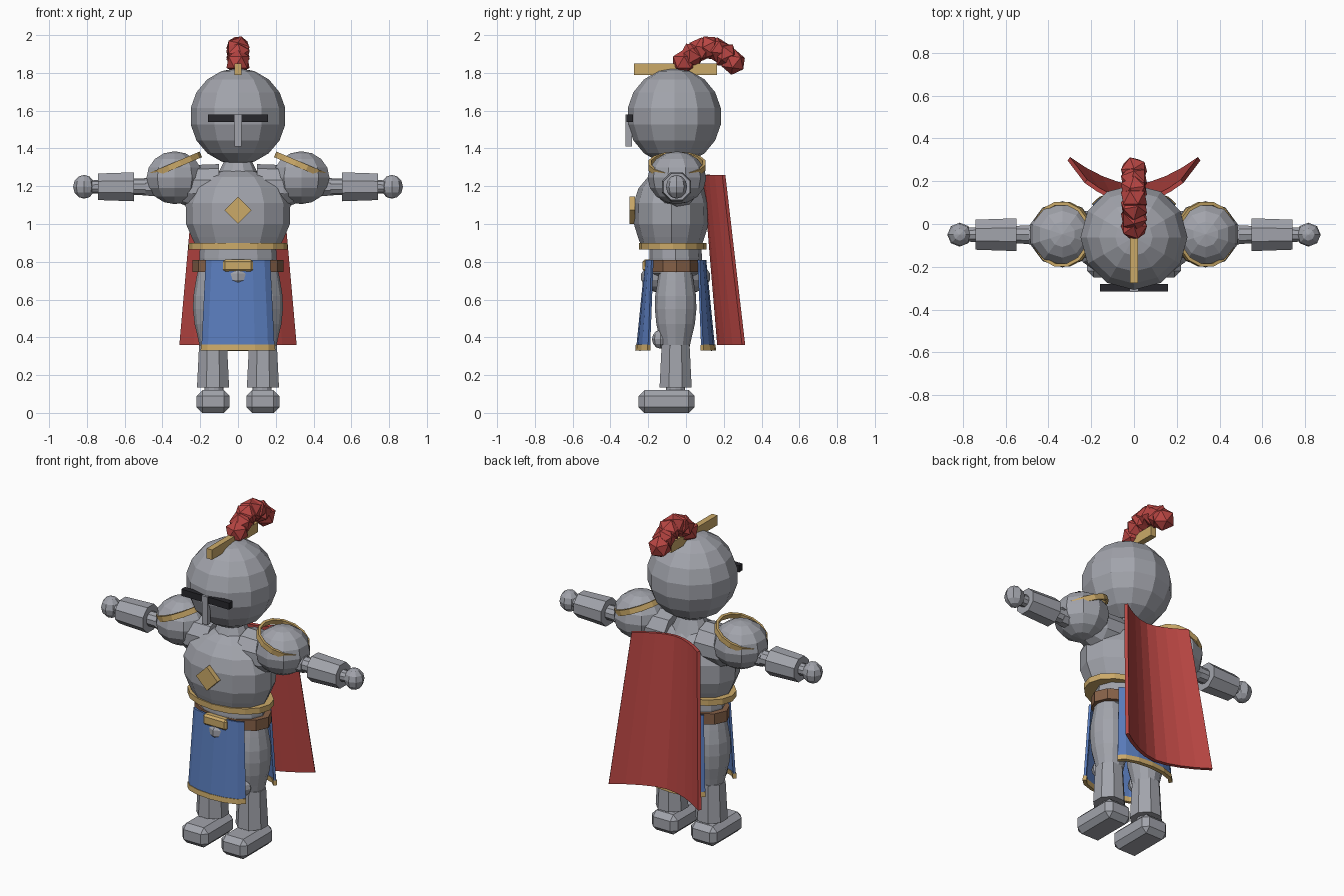
import bpy, bmesh, math
from mathutils import Matrix, Vector

cube = bpy.data.objects.get("Cube")
if cube:
    bpy.data.objects.remove(cube, do_unlink=True)


def material(name, r, g, b):
    m = bpy.data.materials.new(name)
    m.use_nodes = True
    m.diffuse_color = (r, g, b, 1)
    m.node_tree.nodes["Principled BSDF"].inputs["Base Color"].default_value = (r, g, b, 1)
    return m


STEEL = material("steel grey", .36, .37, .41)
GOLD = material("gold", .6, .4, .14)
RED = material("cloth red", .48, .06, .055)
BLUE = material("cloth blue", .1, .2, .5)
BROWN = material("leather brown", .24, .12, .065)
BLACK = material("visor black", .02, .02, .025)
CY = -.055  # depth of the body's axis


def finish(bm, name, mat):
    bmesh.ops.recalc_face_normals(bm, faces=bm.faces)
    mesh = bpy.data.meshes.new(name)
    bm.to_mesh(mesh)
    bm.free()
    mesh.materials.append(mat)
    ob = bpy.data.objects.new(name, mesh)
    bpy.context.collection.objects.link(ob)
    return ob


def placed(loc, scale, rot=None):
    m = Matrix.Translation(loc)
    if rot:
        m = m @ rot
    return m @ Matrix.Diagonal((*scale, 1))


def box(name, mat, loc, size, bevel=0, rot=None):
    bm = bmesh.new()
    bmesh.ops.create_cube(bm, size=1, matrix=placed(loc, size, rot))
    if bevel:
        bmesh.ops.bevel(bm, geom=bm.edges[:], offset=bevel, segments=1, affect='EDGES')
    return finish(bm, name, mat)


def ball(name, mat, loc, scale, u=12, v=9, rot=None):
    bm = bmesh.new()
    bmesh.ops.create_uvsphere(bm, u_segments=u, v_segments=v, radius=1,
                              matrix=placed(loc, scale, rot))
    return finish(bm, name, mat)


def loft(name, mat, stations, n=12, ratio=1, matrix=Matrix(), turn=0):
    """Closed stack of n-sided rings; each station is (height, radius)."""
    bm = bmesh.new()
    rings = []
    for h, r in stations:
        angles = [math.tau * (i + turn) / n for i in range(n)]
        rings.append([bm.verts.new(matrix @ Vector((r * math.cos(a), r * ratio * math.sin(a), h)))
                      for a in angles])
    for lo, hi in zip(rings, rings[1:]):
        for i in range(n):
            j = (i + 1) % n
            bm.faces.new((lo[i], lo[j], hi[j], hi[i]))
    bm.faces.new(rings[0])
    bm.faces.new(rings[-1])
    return finish(bm, name, mat)


def sheet(name, mat, top, bottom, bend, thickness, cols=8):
    """Hanging cloth; top and bottom are (z, half width, centre y, bend depth)."""
    bm = bmesh.new()
    rows = []
    for z, w, y, depth in (top, bottom):
        row = []
        for i in range(cols + 1):
            px, py = bend(2 * i / cols - 1)
            row.append(bm.verts.new((w * px, y + depth * py, z)))
        rows.append(row)
    a, b = rows
    for i in range(cols):
        bm.faces.new((a[i], a[i + 1], b[i + 1], b[i]))
    ob = finish(bm, name, mat)
    mod = ob.modifiers.new("Thickness", 'SOLIDIFY')
    mod.thickness = thickness
    mod.offset = 0
    return ob


def at(x, y, z=0):
    return Matrix.Translation((x, y, z))


# Helmet, visor slit, nose guard and crest
ball("helmet", STEEL, (0, -.062, 1.57), (.254, .25, .255))
box("visor_slit", BLACK, (0, -.297, 1.56), (.32, .035, .04))
box("nose_guard", STEEL, (0, -.303, 1.495), (.036, .032, .17))
box("crest_bar", GOLD, (0, -.055, 1.82), (.036, .44, .06))

# Plume: an arching chain of faceted puffs
for i in range(7):
    t = i / 6
    bm = bmesh.new()
    loc = (0, -.01 + .26 * t, 1.857 + .076 * math.sin(math.pi * t))
    spin = Matrix.Rotation(.5 * i, 4, 'X')
    bmesh.ops.create_icosphere(bm, subdivisions=1, radius=.068,
                               matrix=at(*loc) @ spin)
    finish(bm, f"plume_puff_{i + 1}", RED)

# Torso
loft("neck", STEEL, [(1.2, .14), (1.28, .1), (1.33, .075), (1.4, .075)], 10, .9, at(0, CY))
loft("waist", STEEL, [(.68, .12), (.74, .2), (.82, .205), (.9, .2), (1, .18)], 12, .68, at(0, CY))
loft("breastplate", STEEL,
     [(.87, .215), (.93, .245), (1.0, .275), (1.11, .277), (1.19, .24), (1.25, .17), (1.28, .09)],
     12, .72, at(0, -.078))
ball("pelvis_bulge", STEEL, (0, CY, .72), (.13, .185, .1))
box("chest_diamond", GOLD, (0, -.285, 1.073), (.102, .03, .102),
    rot=Matrix.Rotation(math.pi / 4, 4, 'Y'))
loft("waist_ring", GOLD, [(.865, .262), (.9, .262)], 16, .68, at(0, -.07))
loft("belt", BROWN, [(.745, .24), (.81, .24)], 12, .6, at(0, -.05))
box("buckle", GOLD, (0, -.205, .78), (.16, .05, .065), bevel=.012)


# Cloth panels: tabards wrap round the body, the cape flares backward
def wrap(t):
    a = t * math.radians(82)
    return math.sin(a), 1 - math.cos(a)


for name, s in (("front", 1), ("back", -1)):
    def level(z):
        k = (.81 - z) / .48
        return z, .168 + .024 * k, CY - s * (.155 + .048 * k), s * (.038 + .034 * k)
    sheet(name + "_tabard", BLUE, level(.81), level(.36), wrap, .014, 6)
    sheet(name + "_tabard_trim", GOLD, level(.36), level(.33), wrap, .022, 6)

sheet("cape", RED, (1.26, .225, .1, .1), (.36, .305, .175, .13),
      lambda t: (t, abs(t) ** 1.7), .02)

# Limbs, built on both sides
for side, s in (("left", 1), ("right", -1)):
    along = at(0, CY + .005, 1.197) @ Matrix.Rotation(s * math.pi / 2, 4, 'Y')
    loft(side + "_arm", STEEL, [(.1, .12), (.24, .115), (.34, .075), (.42, .052), (.5, .045),
                                (.6, .042), (.78, .034)], 10, 1, along)
    loft(side + "_elbow_band", STEEL, [(.38, .04), (.42, .056), (.49, .05)], 8, 1, along, .5)
    loft(side + "_vambrace", STEEL, [(.55, .083), (.74, .076)], 8, 1, along, .5)
    ball(side + "_hand", STEEL, (s * .815, CY + .005, 1.197), (.058, .056, .063), 8, 6)

    # Shoulder dome with its tilted rim
    ball(side + "_pauldron", STEEL, (s * .335, -.048, 1.245), (.157, .155, .14), 10, 8)
    tilt = Matrix.Rotation(s * math.radians(23), 4, 'Y')
    bm = bmesh.new()
    rim = at(s * .335, -.048, 1.31) @ tilt
    rings = []
    for r, h in ((.135, -.016), (.15, -.016), (.15, .016), (.135, .016)):
        rings.append([bm.verts.new(rim @ Vector((r * math.cos(math.tau * i / 14),
                                                 1.03 * r * math.sin(math.tau * i / 14), h)))
                      for i in range(14)])
    for k in range(4):
        p, q = rings[k], rings[(k + 1) % 4]
        for i in range(14):
            j = (i + 1) % 14
            bm.faces.new((p[i], p[j], q[j], q[i]))
    finish(bm, side + "_pauldron_rim", GOLD)

    # Leg, knee, shin guard and boot
    leg = at(s * .128, CY)
    loft(side + "_thigh", STEEL, [(.08, .05), (.16, .05), (.33, .07), (.4, .085), (.47, .102),
                                  (.55, .11), (.62, .108), (.7, .095), (.78, .08)], 12, 1, leg)
    ball(side + "_knee", STEEL, (s * .13, -.135, .39), (.05, .045, .05), 8, 6)
    loft(side + "_greave", STEEL, [(.135, .092), (.36, .08)], 8, 1, at(s * .132, CY), .5)
    box(side + "_boot", STEEL, (s * .132, -.103, .06), (.174, .295, .12), bevel=.03)
